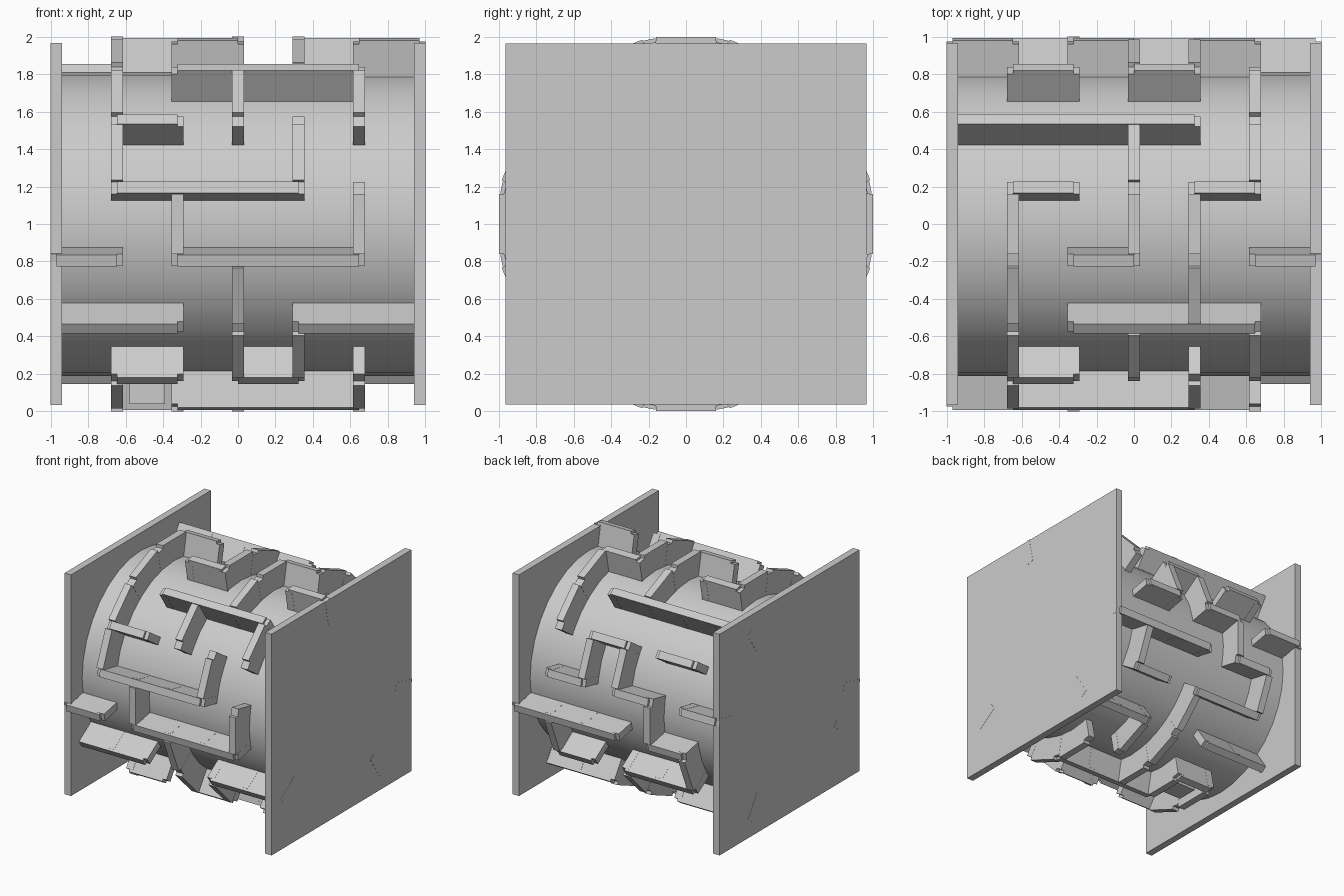
import bpy
import math
from mathutils import Matrix, Vector

cube = bpy.data.objects.get("Cube")
if cube:
    bpy.data.objects.remove(cube, do_unlink=True)

grey = bpy.data.materials.new("light_grey")
grey.use_nodes = True
colour = (0.6, 0.6, 0.6, 1)
grey.diffuse_color = colour
grey.node_tree.nodes["Principled BSDF"].inputs["Base Color"].default_value = colour

STEP = math.tau / 16      # angle of one maze cell
CELL = 0.3227             # width of one maze cell
DRUM = 0.81               # drum radius
THICK = 0.064             # wall thickness
BASE = 0.76               # walls start just inside the drum
CENTRE = Vector((0, 0, 1))


def line_x(i):
    return (i - 3) * CELL


def box(name, size, matrix):
    bpy.ops.mesh.primitive_cube_add(size=1)
    ob = bpy.context.object
    ob.name = name
    ob.data.transform(Matrix.Diagonal((*size, 1)))
    ob.matrix_world = matrix
    ob.data.materials.append(grey)
    return ob


def drum_box(name, x, angle, width, length, top):
    """Box standing on the drum: angle 0 is the front, a quarter turn is the top."""
    mid = (BASE + top) / 2
    out = Vector((0, -math.cos(angle), math.sin(angle)))
    turn = Matrix.Rotation(math.pi / 2 - angle, 4, 'X')
    place = Matrix.Translation(CENTRE + out * mid + Vector((x, 0, 0)))
    return box(name, (width, length, top - BASE), place @ turn)


# Drum
bpy.ops.mesh.primitive_cylinder_add(vertices=32, radius=DRUM, depth=1.92, location=CENTRE,
                                    rotation=(0, math.pi / 2, 0))
drum = bpy.context.object
drum.name = "drum"
drum.data.materials.append(grey)
bpy.ops.object.shade_smooth_by_angle(angle=math.radians(30))

# Square end plates
for name, side in (("left_end_plate", 1), ("right_end_plate", -1)):
    box(name, (0.062, 1.93, 1.93), Matrix.Translation((side * 0.969, 0, 1)))

# Walls along the drum: for each line, the columns that are walled
long_walls = {
    0: "123", 1: "1", 2: "234", 3: "25", 4: "14", 5: "0123", 6: "13", 7: "024",
    8: "1345", 9: "124", 10: "0145", 11: "1", 12: "234", 13: "13", 14: "0145", 15: "0234",
}
# Walls around the drum: for each row, the column lines that are walled
ring_walls = {
    0: "25", 1: "14", 2: "135", 3: "14", 4: "134", 5: "35", 6: "5", 7: "34",
    8: "2", 9: "15", 10: "3", 11: "34", 12: "1235", 13: "15", 14: "34", 15: "3",
}

posts = set()
for row, columns in long_walls.items():
    cols = [int(c) for c in columns]
    for c in cols:
        posts.update({(c, row), (c + 1, row)})
        if c - 1 in cols:
            continue
        end = c + 1
        while end in cols:
            end += 1
        x0, x1 = line_x(c), line_x(end)
        drum_box("long_wall", (x0 + x1) / 2, (row + 0.5) * STEP, x1 - x0, THICK, 1.006)

for row, lines in ring_walls.items():
    for i in map(int, lines):
        posts.update({(i, row), (i, (row - 1) % 16)})
        drum_box("ring_wall", line_x(i), row * STEP, THICK, 0.32, 1.0)

# Posts at wall ends and corners
for i, row in sorted(posts):
    drum_box("post", line_x(i), (row + 0.5) * STEP, THICK + 0.002, THICK + 0.002, 0.985)

# Block in the closed cell underneath
drum_box("goal_block", line_x(1.5), 12 * STEP, 0.19, 0.19, 0.96)
